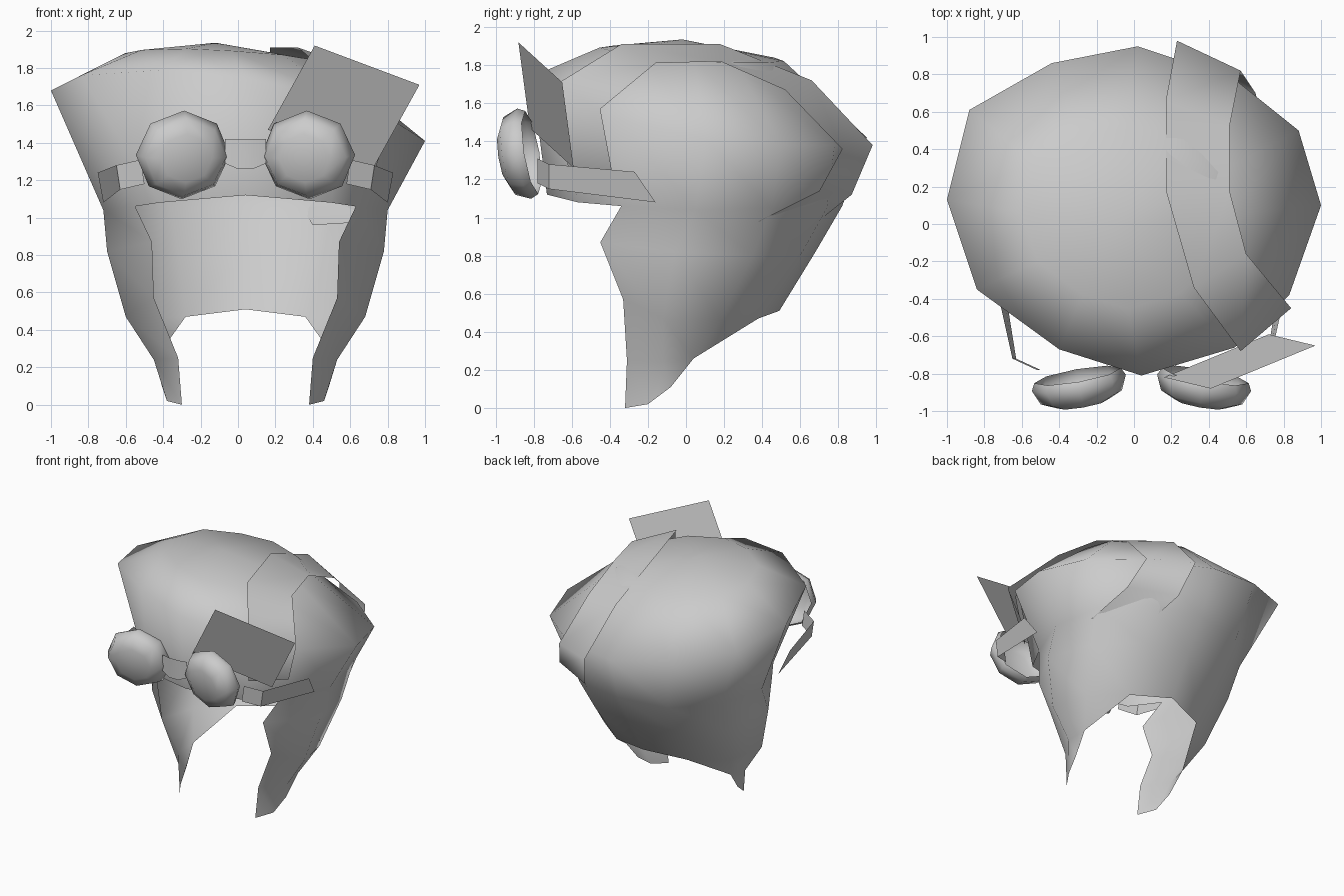
import bpy, bmesh, math
from mathutils import Vector, Euler

if "Cube" in bpy.data.objects:
    bpy.data.objects.remove(bpy.data.objects["Cube"])

grey = bpy.data.materials.new("plain grey")
grey.use_nodes = True
grey.diffuse_color = (0.6, 0.6, 0.6, 1)
grey.node_tree.nodes["Principled BSDF"].inputs["Base Color"].default_value = (0.6, 0.6, 0.6, 1)

MID = 0.04  # the face opening and goggles are symmetric about this x


def mirror(p):
    return (2 * MID - p[0], p[1], p[2])


def finish(name, bm, angle):
    mesh = bpy.data.meshes.new(name)
    bm.to_mesh(mesh)
    bm.free()
    obj = bpy.data.objects.new(name, mesh)
    bpy.context.collection.objects.link(obj)
    mesh.materials.append(grey)
    bpy.ops.object.select_all(action="DESELECT")
    obj.select_set(True)
    bpy.context.view_layer.objects.active = obj
    bpy.ops.object.shade_smooth_by_angle(angle=math.radians(angle))
    return obj


def strip(name, edge_a, edge_b, angle=60):
    """Ribbon of quads between two edges."""
    bm = bmesh.new()
    a = [bm.verts.new(p) for p in edge_a]
    b = [bm.verts.new(p) for p in edge_b]
    for i in range(len(a) - 1):
        bm.faces.new((a[i], a[i + 1], b[i + 1], b[i]))
    return finish(name, bm, angle)


# Shell: twelve columns, starting at the back and running past the -x side
rim = [(0.02, 0.95, 1.42), (-0.44, 0.86, 1.5), (-0.88, 0.61, 1.6), (-1, 0.13, 1.68),
       (-0.84, -0.35, 1.76), (-0.4, -0.67, 1.79), (0.04, -0.81, 1.74), (0.54, -0.66, 1.64),
       (0.83, -0.38, 1.52), (1, 0.1, 1.41), (0.88, 0.5, 1.38), (0.53, 0.78, 1.38)]
brow = [(0.04, 0.82, 1.06), (-0.36, 0.74, 1.05), (-0.64, 0.45, 1.05), (-0.72, 0.05, 1.04),
        (-0.55, -0.34, 1.06), (-0.42, -0.57, 1.08), (0.04, -0.73, 1.12)]
cheek = [(0.04, 0.68, 0.82), (-0.32, 0.6, 0.8), (-0.61, 0.35, 0.8), (-0.7, -0.06, 0.82),
         (-0.46, -0.45, 0.87)]
nape = [(0.04, 0.49, 0.51), (-0.28, 0.38, 0.47), (-0.53, 0.18, 0.46), (-0.6, -0.12, 0.47),
        (-0.45, -0.33, 0.57)]
flap = [None, None, (-0.43, 0.04, 0.26), (-0.45, -0.12, 0.24), (-0.32, -0.31, 0.25)]
tip = [None, None, (-0.41, -0.08, 0.11), (-0.38, -0.2, 0.02), (-0.3, -0.32, 0)]


def both_sides(half):
    ring = {}
    for k, p in enumerate(half):
        if p:
            ring[k] = p
            if k not in (0, 6):
                ring[12 - k] = mirror(p)
    return ring


apex = Vector((-0.12, -0.02, 1.935))
crown = {}
for k, p in enumerate(rim):
    q = apex.lerp(Vector(p), 0.55)
    q.z = p[2] + 0.78 * (apex.z - p[2])
    crown[k] = q
rings = [crown, dict(enumerate(rim))] + [both_sides(h) for h in (brow, cheek, nape, flap, tip)]

bm = bmesh.new()
grid = [{k: bm.verts.new(p) for k, p in ring.items()} for ring in rings]
top = bm.verts.new(apex)
for k in range(12):
    n = (k + 1) % 12
    bm.faces.new((top, grid[0][k], grid[0][n]))
    for r in range(len(grid) - 1):
        if r >= 2 and 4 <= k < 8:
            continue  # face opening
        keys = ((r, k), (r + 1, k), (r + 1, n), (r, n))
        corners = [grid[i][j] for i, j in keys if j in grid[i]]
        if len(corners) >= 3:
            bm.faces.new(corners)
finish("helmet_shell", bm, 100)

# Wide band over the +x side, from the brow to the lower back
strip("head_band",
      [(0.53, -0.62, 1.27), (0.57, -0.68, 1.7), (0.32, -0.34, 1.91), (0.17, 0.18, 1.91),
       (0.17, 0.66, 1.72), (0.23, 0.98, 1.38), (0.3, 0.87, 1.12), (0.4, 0.67, 0.96)],
      [(0.73, -0.39, 1.25), (0.84, -0.45, 1.57), (0.6, -0.16, 1.81), (0.51, 0.18, 1.82),
       (0.51, 0.52, 1.67), (0.57, 0.82, 1.36), (0.65, 0.7, 1.14), (0.73, 0.38, 0.98)], 100)

# Square plate at the front
strip("square_plate", [(0.41, -0.88, 1.92), (0.16, -0.82, 1.47)],
      [(0.97, -0.65, 1.71), (0.72, -0.59, 1.26)])

# Goggles: octagonal cups with domed lenses; pairs are (radius, depth)
CUP = [(0.235, -0.01), (0.255, 0.03), (0.22, 0.11), (0.14, 0.145)]
for name, side in (("right", -1), ("left", 1)):
    bm = bmesh.new()
    turn = Euler((math.radians(9), 0, side * math.radians(-10)))
    centre = Vector((MID + side * 0.34, -0.82, 1.34))

    def place(x, depth, z):
        v = Vector((x, -depth, z))
        v.rotate(turn)
        return bm.verts.new(centre + v)

    loops = [[place(r * math.sin(i * math.pi / 4), d, r * 0.94 * math.cos(i * math.pi / 4))
              for i in range(8)] for r, d in CUP]
    nose = place(0, 0.155, 0)
    for i in range(8):
        j = (i + 1) % 8
        for a, b in zip(loops, loops[1:]):
            bm.faces.new((a[i], a[j], b[j], b[i]))
        bm.faces.new((loops[-1][i], loops[-1][j], nose))
    bmesh.ops.recalc_face_normals(bm, faces=bm.faces)
    finish(name + "_goggle", bm, 60)

    # Side strap
    upper = [(0.6, -0.78, 1.31), (0.73, -0.72, 1.28), (0.83, -0.27, 1.24)]
    lower = [(0.58, -0.78, 1.18), (0.71, -0.72, 1.15), (0.8, -0.16, 1.08)]
    if side < 0:
        upper, lower = [mirror(p) for p in upper], [mirror(p) for p in lower]
    strip(name + "_strap", upper, lower, 30)

# Nose bridge
strip("goggle_bridge",
      [(-0.07, -0.87, 1.42), (0, -0.885, 1.42), (0.08, -0.885, 1.42), (0.15, -0.87, 1.42)],
      [(-0.07, -0.87, 1.29), (0, -0.885, 1.26), (0.08, -0.885, 1.26), (0.15, -0.87, 1.29)])
